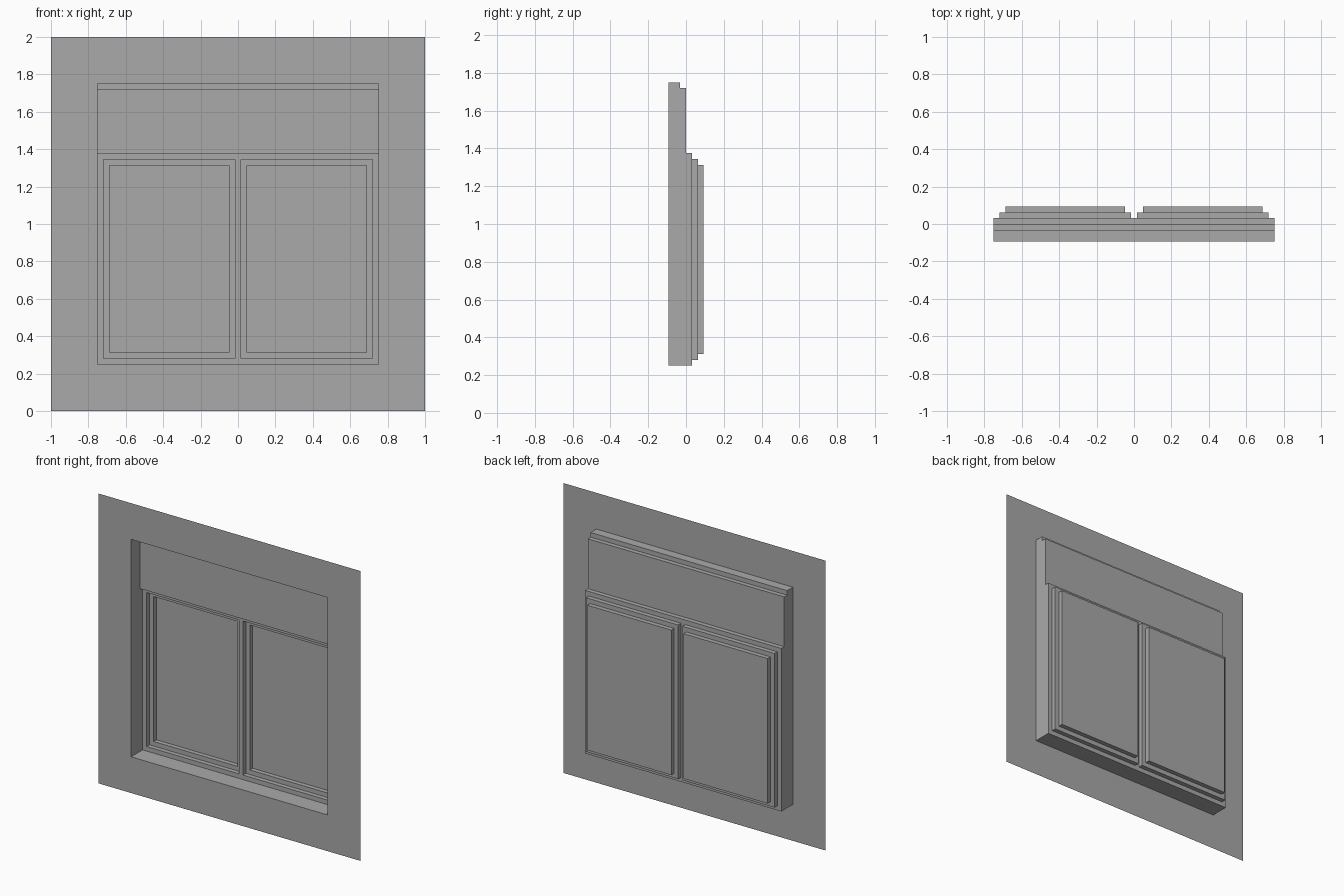
import bpy, bmesh
from mathutils import Vector

cube = bpy.data.objects.get("Cube")
if cube:
    bpy.data.objects.remove(cube)

U = 1 / 32            # depth of one step
FRONT = -3 * U        # plane of the wall
W = 0.75              # half width of the opening
SILL, HEAD, RAIL = 0.25, 1.75, 1.375

grey = bpy.data.materials.new("plain_grey")
grey.use_nodes = True
colour = (0.4, 0.4, 0.4, 1)
grey.diffuse_color = colour
grey.node_tree.nodes["Principled BSDF"].inputs["Base Color"].default_value = colour


def face(bm, points, toward):
    """Add a flat face whose normal points along the given direction."""
    f = bm.faces.new([bm.verts.new(p) for p in points])
    f.normal_update()
    if f.normal.dot(Vector(toward)) < 0:
        f.normal_flip()


def corners(rect, y):
    x0, x1, z0, z1 = rect
    return [(x0, y, z0), (x1, y, z0), (x1, y, z1), (x0, y, z1)]


def ring(bm, outer, y_outer, inner, y_inner):
    """Join two rectangles: a flat border, or the four sides of a recess."""
    a, b = corners(outer, y_outer), corners(inner, y_inner)
    sides = [(0, 0, 1), (-1, 0, 0), (0, 0, -1), (1, 0, 0)]
    for i in range(4):
        j = (i + 1) % 4
        toward = (0, -1, 0) if y_outer == y_inner else sides[i]
        face(bm, [a[i], a[j], b[j], b[i]], toward)


def inset(rect, d):
    x0, x1, z0, z1 = rect
    return (x0 + d, x1 - d, z0 + d, z1 - d)


def finish(bm, name, mirror=False):
    bmesh.ops.remove_doubles(bm, verts=bm.verts, dist=1e-4)
    mesh = bpy.data.meshes.new(name)
    bm.to_mesh(mesh)
    bm.free()
    mesh.materials.append(grey)
    obj = bpy.data.objects.new(name, mesh)
    bpy.context.collection.objects.link(obj)
    if mirror:
        obj.modifiers.new("other_side", 'MIRROR')
    return obj


# Thin wall around the opening
bm = bmesh.new()
ring(bm, (-1, 1, 0, 2), FRONT, (-W, W, SILL, HEAD), FRONT)
finish(bm, "wall")

# Stepped side cheeks of the recess
profile = [(FRONT, SILL), (U, SILL), (U, RAIL), (0, RAIL),
           (0, HEAD - U), (-U, HEAD - U), (-U, HEAD), (FRONT, HEAD)]
bm = bmesh.new()
face(bm, [(W, y, z) for y, z in profile], (-1, 0, 0))
finish(bm, "reveal_side", mirror=True)


# Strips running across the recess between neighbouring profile points
def strip(name, first, last):
    bm = bmesh.new()
    for (ya, za), (yb, zb) in zip(profile[first:last], profile[first + 1:last + 1]):
        if za == zb:
            toward = (0, 0, 1 if za == SILL else -1)
        else:
            toward = (0, -1, 0)
        face(bm, [(-W, ya, za), (W, ya, za), (W, yb, zb), (-W, yb, zb)], toward)
    finish(bm, name)


strip("window_sill", 0, 1)
strip("shutter_box", 2, 6)
strip("reveal_top", 6, 7)

# Window frame, sash and pane, stepping back one unit at a time
half = (0, W, SILL, RAIL)
frame_hole = (U / 2, W - U, SILL + U, RAIL - U)
sash_hole = inset(frame_hole, U)

bm = bmesh.new()
ring(bm, half, U, frame_hole, U)
ring(bm, frame_hole, U, frame_hole, 2 * U)
finish(bm, "window_frame", mirror=True)

bm = bmesh.new()
ring(bm, frame_hole, 2 * U, sash_hole, 2 * U)
ring(bm, sash_hole, 2 * U, sash_hole, 3 * U)
finish(bm, "window_sash", mirror=True)

bm = bmesh.new()
face(bm, corners(sash_hole, 3 * U), (0, -1, 0))
finish(bm, "window_pane", mirror=True)
